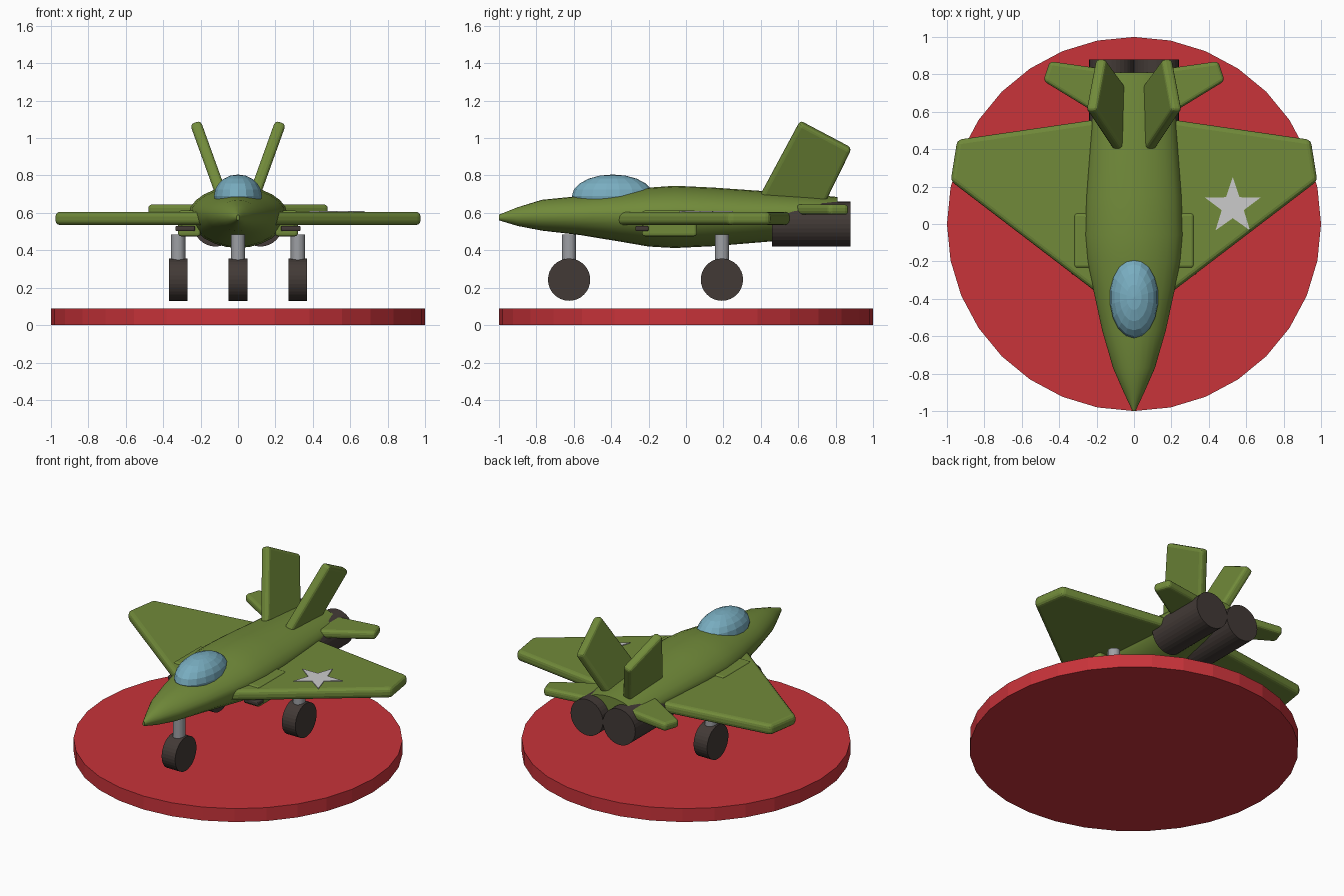
import bpy, bmesh, math
from mathutils import Vector

cube = bpy.data.objects.get("Cube")
if cube:
    bpy.data.objects.remove(cube, do_unlink=True)


def material(name, rgb):
    m = bpy.data.materials.new(name)
    m.use_nodes = True
    m.diffuse_color = (*rgb, 1)
    m.node_tree.nodes["Principled BSDF"].inputs["Base Color"].default_value = (*rgb, 1)
    return m


GREEN = material("olive green", (0.165, 0.255, 0.042))
RED = material("stand red", (0.58, 0.033, 0.042))
BLUE = material("canopy blue", (0.19, 0.42, 0.53))
DARK = material("dark brown", (0.055, 0.042, 0.037))
STEEL = material("strut grey", (0.34, 0.35, 0.37))
WHITE = material("star grey", (0.6, 0.6, 0.6))


def finish(name, bm, mat, bevel=0, smooth=None):
    bmesh.ops.recalc_face_normals(bm, faces=bm.faces)
    mesh = bpy.data.meshes.new(name)
    bm.to_mesh(mesh)
    bm.free()
    mesh.materials.append(mat)
    ob = bpy.data.objects.new(name, mesh)
    bpy.context.collection.objects.link(ob)
    if bevel:
        mod = ob.modifiers.new("rounded edges", "BEVEL")
        mod.width, mod.segments = bevel, 3
    if smooth:
        bpy.ops.object.select_all(action="DESELECT")
        ob.select_set(True)
        bpy.context.view_layer.objects.active = ob
        bpy.ops.object.shade_smooth_by_angle(angle=math.radians(smooth))
    return ob


def prism(name, outline, offset, mat, bevel=0):
    """Plate made by sweeping a polygon along an offset."""
    bm = bmesh.new()
    face = bm.faces.new([bm.verts.new(p) for p in outline])
    top = bmesh.ops.extrude_face_region(bm, geom=[face])["geom"]
    bmesh.ops.translate(bm, vec=offset, verts=[v for v in top if isinstance(v, bmesh.types.BMVert)])
    return finish(name, bm, mat, bevel)


def box(name, lo, hi, mat, bevel):
    outline = [(lo[0], lo[1], lo[2]), (hi[0], lo[1], lo[2]), (hi[0], hi[1], lo[2]), (lo[0], hi[1], lo[2])]
    return prism(name, outline, (0, 0, hi[2] - lo[2]), mat, bevel)


def cylinder(name, centre, radius, depth, mat, axis="Z", sides=32):
    rot = {"Z": (0, 0, 0), "X": (0, math.pi / 2, 0), "Y": (math.pi / 2, 0, 0)}[axis]
    bpy.ops.mesh.primitive_cylinder_add(vertices=sides, radius=radius, depth=depth, location=centre, rotation=rot)
    ob = bpy.context.object
    ob.name = name
    ob.data.materials.append(mat)
    return ob


def spow(v, e):
    return math.copysign(abs(v) ** e, v)


# Stand
cylinder("stand", (0, 0, 0.045), 1, 0.09, RED)

# Fuselage: y, half width, side height, top, bottom
SECTIONS = [
    (-1.0, 0.008, 0.575, 0.59, 0.56),
    (-0.9, 0.055, 0.58, 0.63, 0.53),
    (-0.77, 0.112, 0.585, 0.67, 0.505),
    (-0.57, 0.17, 0.59, 0.69, 0.482),
    (-0.35, 0.218, 0.595, 0.715, 0.446),
    (-0.2, 0.25, 0.6, 0.735, 0.42),
    (-0.06, 0.262, 0.6, 0.745, 0.412),
    (0.15, 0.255, 0.6, 0.735, 0.422),
    (0.45, 0.232, 0.6, 0.714, 0.447),
    (0.65, 0.215, 0.6, 0.7, 0.475),
    (0.81, 0.2, 0.6, 0.685, 0.51),
]
RING = 24
bm = bmesh.new()
rings = []
for y, w, mid, top, low in SECTIONS:
    ring = []
    for i in range(RING):
        a = math.tau * i / RING
        s = math.sin(a)
        h = spow(s, 1.1) * (top - mid) if s > 0 else spow(s, 0.95) * (mid - low)
        ring.append(bm.verts.new((w * spow(math.cos(a), 1.05), y, mid + h)))
    rings.append(ring)
for r0, r1 in zip(rings, rings[1:]):
    for i in range(RING):
        j = (i + 1) % RING
        bm.faces.new((r0[i], r0[j], r1[j], r1[i]))
bm.faces.new(rings[0])
bm.faces.new(rings[-1])
finish("fuselage", bm, GREEN, smooth=40)

# Canopy
bm = bmesh.new()
bmesh.ops.create_uvsphere(bm, u_segments=18, v_segments=10, radius=1)
bmesh.ops.scale(bm, vec=(0.13, 0.218, 0.115), verts=bm.verts)
bmesh.ops.translate(bm, vec=(0, -0.392, 0.69), verts=bm.verts)
finish("canopy", bm, BLUE)

# Parts on both sides
WING = [(0.05, -0.48), (0.98, 0.23), (0.945, 0.45), (0.05, 0.58)]
TAILPLANE = [(0.1, 0.53), (0.485, 0.765), (0.45, 0.87), (0.1, 0.82)]
FIN = [(0.395, 0.69), (0.61, 1.09), (0.885, 0.945), (0.735, 0.64)]
LEAN = 0.36
for side, s in (("left", 1), ("right", -1)):
    prism(side + "_wing", [(s * x, y, 0.535) for x, y in WING], (0, 0, 0.07), GREEN, 0.025)
    prism(side + "_tailplane", [(s * x, y, 0.59) for x, y in TAILPLANE], (0, 0, 0.055), GREEN, 0.02)
    normal = Vector((s, 0, -LEAN)).normalized() * 0.06
    fin = [Vector((s * (0.09 + LEAN * (z - 0.7)), y, z)) - normal / 2 for y, z in FIN]
    prism(side + "_fin", fin, normal, GREEN, 0.02)
    cylinder(side + "_engine", (s * 0.12, 0.67, 0.54), 0.12, 0.42, DARK, "Y")
    # Intake housing with dark mouth
    x0, x1 = sorted((s * 0.2, s * 0.32))
    box(side + "_intake", (x0, -0.235, 0.475), (x1, 0.058, 0.612), GREEN, 0.015)
    x0, x1 = sorted((s * 0.23, s * 0.335))
    box(side + "_intake_mouth", (x0, -0.27, 0.502), (x1, -0.2, 0.53), DARK, 0.008)

# Landing gear
for name, x, y in (("nose", 0, -0.625), ("left", 0.32, 0.192), ("right", -0.32, 0.192)):
    cylinder(name + "_strut", (x, y, 0.38), 0.038, 0.21, STEEL)
    cylinder(name + "_wheel", (x, y, 0.243), 0.113, 0.1, DARK, "X")

# Star on the left wing
star = []
for i in range(10):
    r = 0.157 if i % 2 == 0 else 0.062
    a = math.pi / 2 + i * math.pi / 5
    star.append((0.528 + r * math.cos(a), 0.093 + r * math.sin(a), 0.603))
prism("wing_star", star, (0, 0, 0.007), WHITE)
